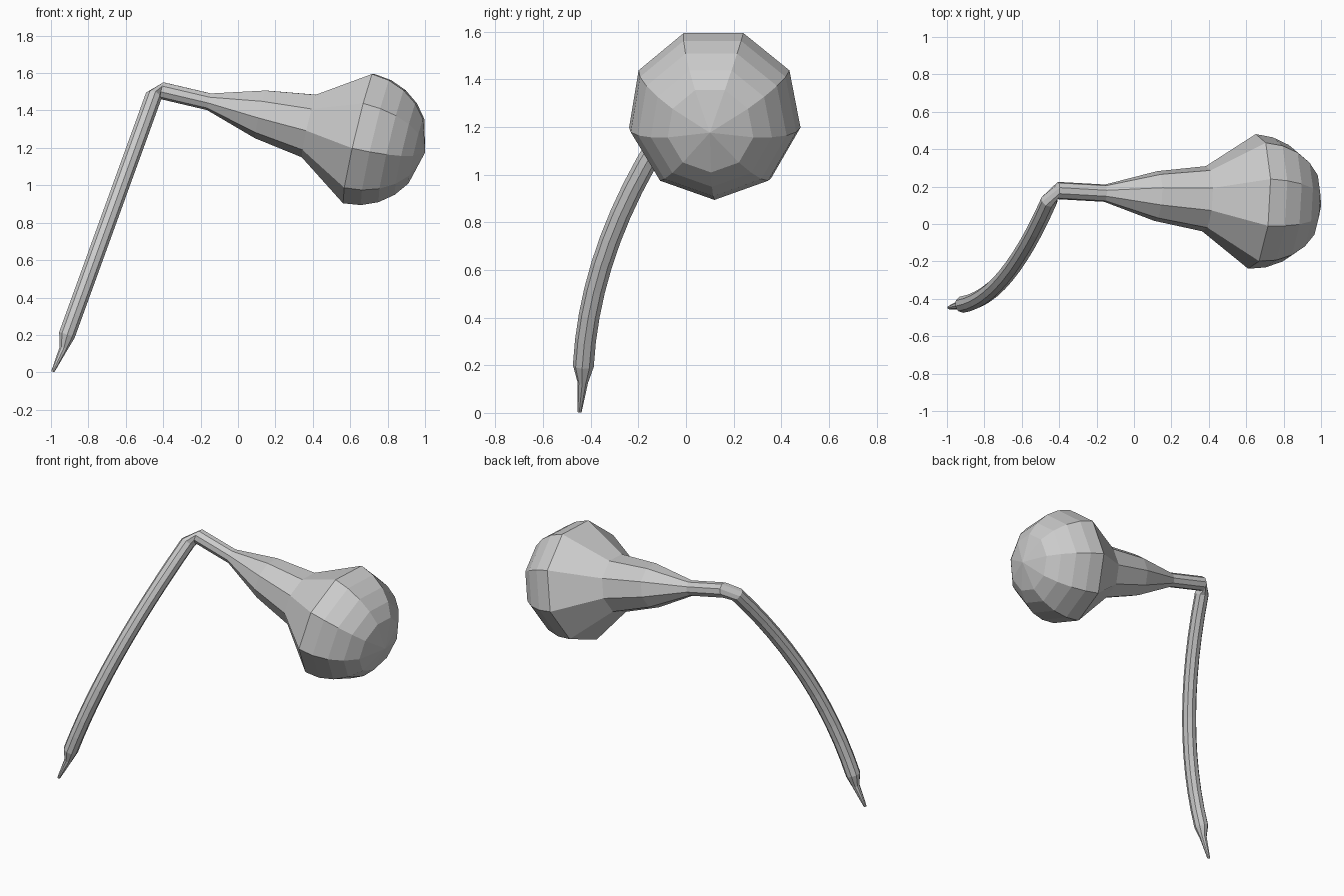
import bpy
import math
from mathutils import Vector

if "Cube" in bpy.data.objects:
    bpy.data.objects.remove(bpy.data.objects["Cube"])

SIDES = 9


def loft(name, rings, ref, cap_start=False, cap_end=False):
    """Skin (centre, direction, radius) rings, carrying the frame along the path."""
    verts, faces = [], []
    prev = rings[0][1].normalized()
    u = ref.copy()
    for c, d, r in rings:
        d = d.normalized()
        u = prev.rotation_difference(d) @ u
        u = (u - d * u.dot(d)).normalized()
        v = d.cross(u)
        prev = d
        for i in range(SIDES):
            a = 2 * math.pi * i / SIDES
            verts.append(c + (u * math.cos(a) + v * math.sin(a)) * r)
    for k in range(len(rings) - 1):
        for i in range(SIDES):
            a, b = k * SIDES + i, k * SIDES + (i + 1) % SIDES
            faces.append((a, b, b + SIDES, a + SIDES))
    n = len(verts)
    if cap_start:
        # pointed fan at the pole
        verts.append(cap_start)
        faces += [(n, (i + 1) % SIDES, i) for i in range(SIDES)]
    if cap_end:
        faces.append(tuple(range(n - SIDES, n)))
    me = bpy.data.meshes.new(name)
    me.from_pydata(verts, [], faces)
    me.update()
    ob = bpy.data.objects.new(name, me)
    bpy.context.collection.objects.link(ob)
    return ob


# Bulb axis, pointing back from the round end to the elbow
axis = Vector((1, -0.056, -0.235))
back = -axis.normalized()
R = 0.366
mid = Vector((0.645, 0.12, 1.26))


def on_axis(x):
    return mid + axis * (x - mid.x)


# Bulb: domed end, then flared neck
bulb = [(mid - back * R * math.cos(math.radians(t)), back, R * math.sin(math.radians(t)))
        for t in (30, 45, 60, 75, 90)]
bulb += [(on_axis(x), back, r) for x, r in
         ((0.381, 0.177), (0.121, 0.135), (-0.155, 0.047), (-0.408, 0.047))]
down = Vector((0, 0, -1))
loft("bulb", bulb, down, cap_start=mid - back * R)


# Curved arm, starting at the elbow and ending in a thin point
def arm_point(z):
    h = z - 0.2
    return Vector((-0.915 + 0.363 * h, -0.43 + 0.054 * h + 0.3 * h * h, z))


arm = [(on_axis(-0.408), back, 0.047)]
steps = 12
for i in range(steps + 1):
    z = 1.475 + (0.2 - 1.475) * i / steps
    arm.append((arm_point(z), arm_point(z - 0.01) - arm_point(z + 0.01), 0.045))
point_dir = Vector((-0.35, -0.06, -1))
arm += [(Vector((-0.932, -0.433, 0.13)), point_dir, 0.023),
        (Vector((-0.99, -0.447, 0.004)), point_dir, 0.009)]
start_ref = (down - back * down.dot(back)).normalized()
loft("arm", arm, start_ref, cap_end=True)
